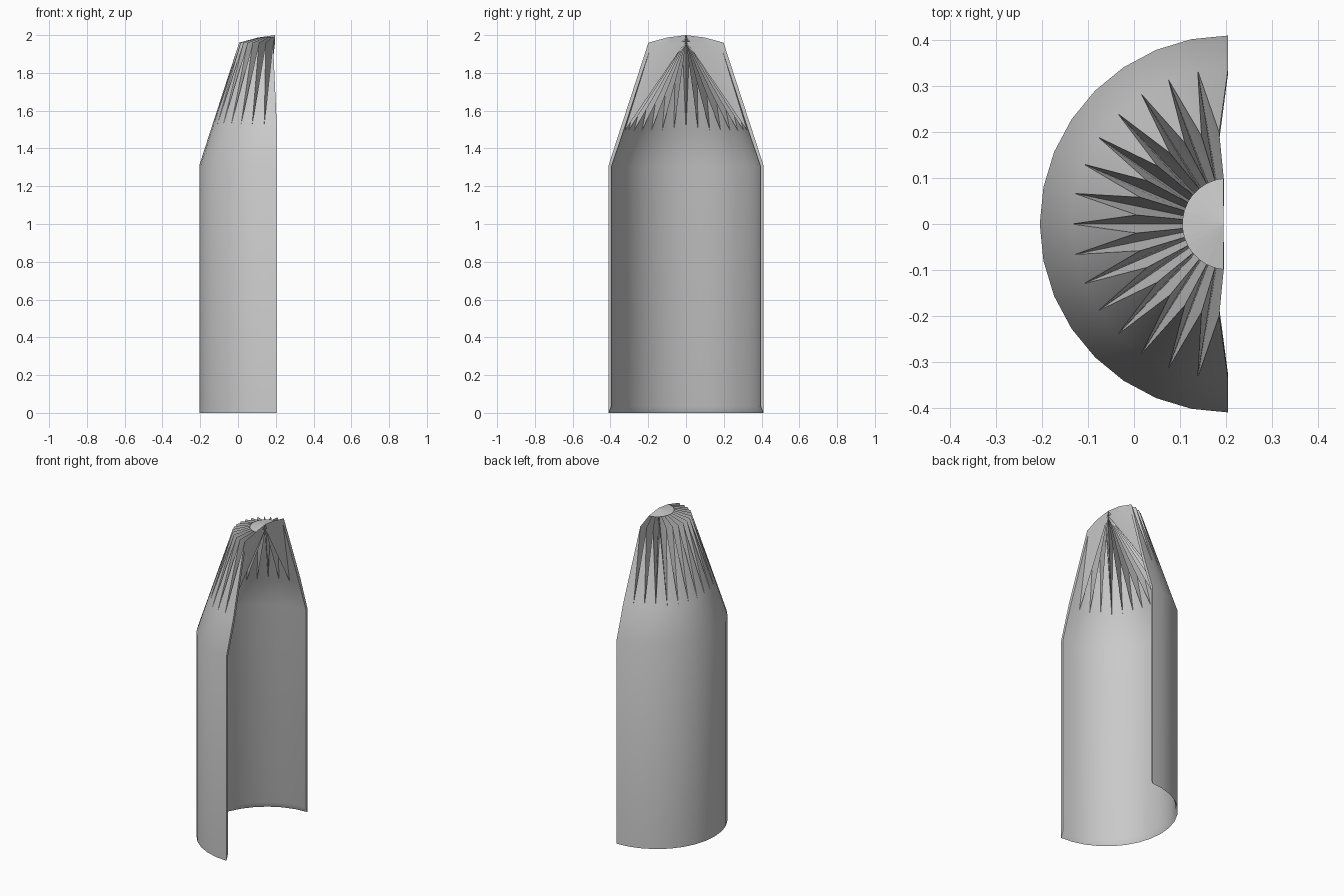
import bpy, bmesh, math

cube = bpy.data.objects.get("Cube")
if cube:
    bpy.data.objects.remove(cube, do_unlink=True)

SEGMENTS = 16          # facets around the half shell
STEP = math.pi / SEGMENTS
AXIS_X = 0.205         # the shell's centre line lies on its open side

grey = bpy.data.materials.new("shell_grey")
grey.use_nodes = True
colour = (0.6, 0.6, 0.6, 1)
grey.diffuse_color = colour
grey.node_tree.nodes["Principled BSDF"].inputs["Base Color"].default_value = colour

bm = bmesh.new()


def ring(r, z, half_step=False):
    """Arc of vertices on the -x side; half_step puts them between the facets' corners."""
    count = SEGMENTS if half_step else SEGMENTS + 1
    start = -math.pi / 2 + (STEP / 2 if half_step else 0)
    return [bm.verts.new((AXIS_X - r * math.cos(start + i * STEP),
                          r * math.sin(start + i * STEP), z)) for i in range(count)]


def face(verts, flip=False):
    bm.faces.new(verts[::-1] if flip else verts)


def skin(profile, shoulder, crown, apex_z, inside):
    """Half cylinder and cone wall ending in a pleated nose."""
    rows = [ring(r, z) for r, z in profile]
    ridge, top = ring(*shoulder, True), ring(*crown, True)
    apex = bm.verts.new((AXIS_X - 0.01, 0, apex_z))
    tips = rows[-1]
    for low, high in zip(rows, rows[1:]):
        for i in range(SEGMENTS):
            face([low[i + 1], low[i], high[i], high[i + 1]], inside)
    # Flat petals
    for i in range(SEGMENTS):
        face([tips[i + 1], tips[i], ridge[i]], inside)
    # Folded groove walls between the petals
    for i in range(1, SEGMENTS):
        face([tips[i], top[i], ridge[i]], inside)
        face([tips[i], apex, top[i]], inside)
        face([tips[i], ridge[i - 1], top[i - 1]], inside)
        face([tips[i], top[i - 1], apex], inside)
        # Nose cap
        if not inside:
            face([top[i], top[i - 1], apex])
    ends = [[row[k] for row in rows] + [ridge[k], top[k], apex] for k in (0, -1)]
    return rows[0], ends


outer_foot, outer_ends = skin([(0.41, 0), (0.41, 1.31), (0.34, 1.527)],
                              (0.2, 1.96), (0.1, 1.987), 2.0, False)
inner_foot, inner_ends = skin([(0.395, 0.035), (0.395, 1.305), (0.33, 1.495)],
                              (0.19, 1.93), (0.095, 1.957), 1.968, True)

# Bevelled bottom rim
for i in range(SEGMENTS):
    face([outer_foot[i], outer_foot[i + 1], inner_foot[i + 1], inner_foot[i]])

# Thin edges along the open side
for k, (out, inn) in enumerate(zip(outer_ends, inner_ends)):
    for j in range(len(out) - 2):
        face([out[j], inn[j], inn[j + 1], out[j + 1]], k == 1)

mesh = bpy.data.meshes.new("half_shell")
bm.to_mesh(mesh)
bm.free()
mesh.materials.append(grey)
shell = bpy.data.objects.new("half_shell", mesh)
bpy.context.collection.objects.link(shell)

bpy.ops.object.select_all(action='DESELECT')
shell.select_set(True)
bpy.context.view_layer.objects.active = shell
bpy.ops.object.shade_smooth_by_angle(angle=math.radians(30))
